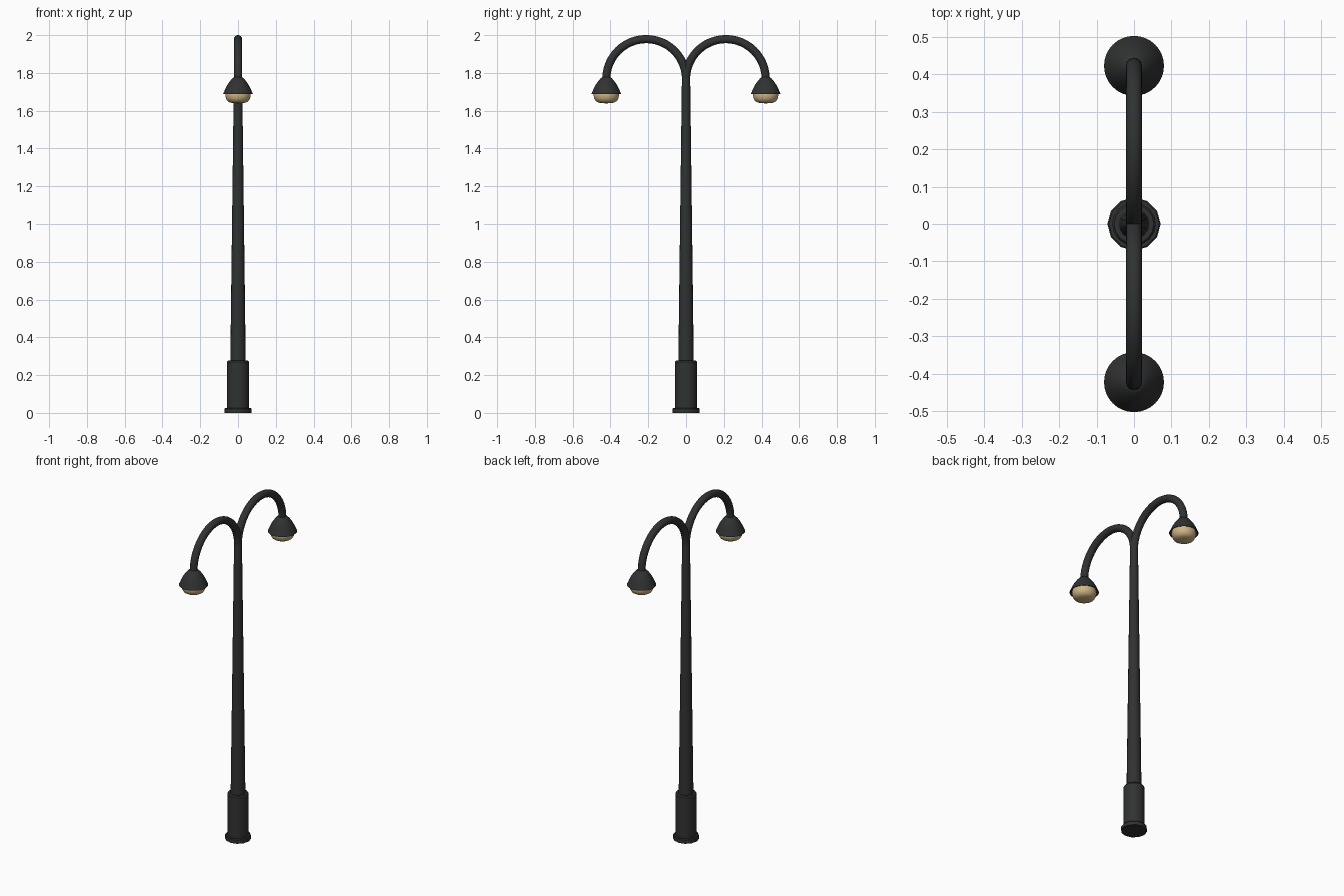
import bpy, bmesh
from math import sin, cos, pi, radians

if "Cube" in bpy.data.objects:
    bpy.data.objects.remove(bpy.data.objects["Cube"])


def material(name, color):
    m = bpy.data.materials.new(name)
    m.diffuse_color = color
    m.use_nodes = True
    m.node_tree.nodes["Principled BSDF"].inputs["Base Color"].default_value = m.diffuse_color
    return m


IRON = material("dark_iron", (0.03, 0.031, 0.031, 1))
GLASS = material("warm_glass", (0.62, 0.46, 0.24, 1))


def skin(name, rings, mat, closed_ends=True):
    """Join equal-sized rings of points into one tube-like object."""
    bm = bmesh.new()
    loops = [[bm.verts.new(p) for p in ring] for ring in rings]
    n = len(loops[0])
    for a, b in zip(loops, loops[1:]):
        for i in range(n):
            j = (i + 1) % n
            bm.faces.new((a[i], a[j], b[j], b[i]))
    if closed_ends:
        bm.faces.new(loops[0][::-1])
        bm.faces.new(loops[-1])
    bmesh.ops.recalc_face_normals(bm, faces=bm.faces)
    me = bpy.data.meshes.new(name)
    bm.to_mesh(me)
    bm.free()
    me.materials.append(mat)
    ob = bpy.data.objects.new(name, me)
    bpy.context.collection.objects.link(ob)
    bpy.ops.object.select_all(action='DESELECT')
    ob.select_set(True)
    bpy.context.view_layer.objects.active = ob
    bpy.ops.object.shade_smooth_by_angle(angle=radians(35))
    return ob


def lathe(name, profile, sides, mat, y=0.0):
    """Revolve (radius, z) points about a vertical axis."""
    rings = [[(r * cos(2 * pi * i / sides), y + r * sin(2 * pi * i / sides), z)
              for i in range(sides)] for r, z in profile]
    return skin(name, rings, mat)


# Base: foot flange and sleeve with a small chamfer
lathe("foot_flange", [(0.071, 0), (0.071, 0.021), (0.067, 0.026)], 12, IRON)
lathe("base_sleeve", [(0.058, 0.02), (0.058, 0.27), (0.053, 0.277)], 16, IRON)

# Tapered pole
lathe("pole", [(0.041, 0.26), (0.022, 1.77), (0.018, 1.80)], 16, IRON)

R, TUBE, ARM_Z = 0.211, 0.0215, 1.768
for side, label in ((-1, "front"), (1, "back")):
    # Half-circle arm
    rings = []
    for k in range(25):
        t = pi - pi * k / 24
        rings.append([(TUBE * sin(a),
                       side * (R + (R + TUBE * cos(a)) * cos(t)),
                       ARM_Z + (R + TUBE * cos(a)) * sin(t))
                      for a in (2 * pi * i / 16 for i in range(16))])
    skin(label + "_arm", rings, IRON)

    # Bell shade with hollow underside
    y = side * 2 * R
    lathe(label + "_shade",
          [(0.020, 1.778), (0.029, 1.772), (0.042, 1.757), (0.056, 1.737),
           (0.067, 1.716), (0.075, 1.697), (0.080, 1.687),
           (0.076, 1.687), (0.069, 1.700), (0.060, 1.712)], 32, IRON, y)

    # Rounded lamp glass
    lathe(label + "_lamp_glass",
          [(0.060, 1.71), (0.066, 1.695), (0.067, 1.680), (0.064, 1.665),
           (0.056, 1.651), (0.042, 1.643), (0.022, 1.640), (0.004, 1.639)],
          32, GLASS, y)
